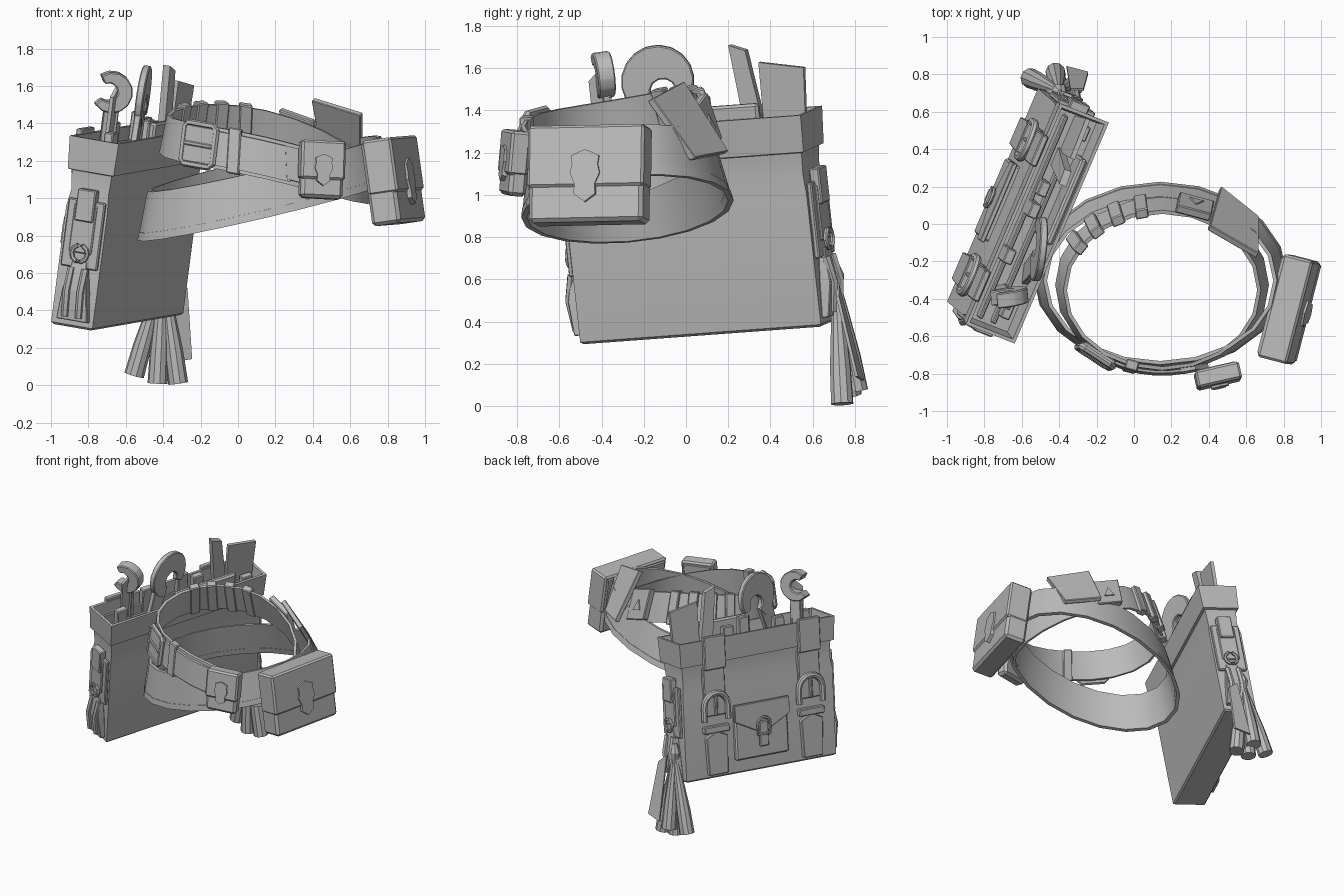
import bpy, bmesh, math
from mathutils import Vector, Matrix

if "Cube" in bpy.data.objects:
    bpy.data.objects.remove(bpy.data.objects["Cube"])

GREY = bpy.data.materials.new("grey")
GREY.diffuse_color = (0.5, 0.5, 0.5, 1)
GREY.use_nodes = True
GREY.node_tree.nodes["Principled BSDF"].inputs["Base Color"].default_value = GREY.diffuse_color


def finish(name, bm, M=Matrix(), bevel=0.0):
    bmesh.ops.transform(bm, matrix=M, verts=bm.verts)
    bmesh.ops.recalc_face_normals(bm, faces=bm.faces)
    if bevel:
        bmesh.ops.bevel(bm, geom=bm.edges[:], offset=bevel, segments=1, affect='EDGES')
    me = bpy.data.meshes.new(name)
    bm.to_mesh(me)
    bm.free()
    me.materials.append(GREY)
    me.shade_smooth()
    me.set_sharp_from_angle(angle=math.radians(32))
    ob = bpy.data.objects.new(name, me)
    bpy.context.collection.objects.link(ob)
    return ob


def frame(o, u, n, w):
    return Matrix([[u[i], n[i], w[i], o[i]] for i in range(3)] + [[0, 0, 0, 1]])


def skin(name, M, rings, bevel=0.0, cap=True, closed=False):
    """Join a row of equal point loops into a surface."""
    bm = bmesh.new()
    vs = [[bm.verts.new(p) for p in r] for r in rings]
    k = len(rings[0])
    pairs = list(zip(vs, vs[1:])) + ([(vs[-1], vs[0])] if closed else [])
    for a, b in pairs:
        for i in range(k):
            bm.faces.new((a[i], a[(i + 1) % k], b[(i + 1) % k], b[i]))
    if cap and not closed:
        bm.faces.new(vs[0])
        bm.faces.new(vs[-1])
    return finish(name, bm, M, bevel)


def loft(name, M, secs, bevel=0.0):
    return skin(name, M, [[(a0, d0, h), (a1, d0, h), (a1, d1, h), (a0, d1, h)]
                          for a0, a1, d0, d1, h in secs], bevel)


def box(name, M, a0, a1, d0, d1, h0, h1, bevel=0.006):
    return loft(name, M, [(a0, a1, d0, d1, h0), (a0, a1, d0, d1, h1)], bevel)


def prism(name, M, pts, d0, d1, bevel=0.0):
    return skin(name, M, [[(a, d, h) for a, h in pts] for d in (d0, d1)], bevel)


def tube(name, M, pts, radii, n=8):
    """Round sweep along local points, with a radius for each point."""
    pts = [Vector(p) for p in pts]
    rings = []
    for i, p in enumerate(pts):
        t = (pts[min(i + 1, len(pts) - 1)] - pts[max(i - 1, 0)]).normalized()
        s = t.cross(Vector((0.1, 1, 0.05))).normalized()
        q = t.cross(s)
        r = radii[i] if isinstance(radii, (list, tuple)) else radii
        rings.append([p + r * (s * math.cos(2 * math.pi * j / n) + q * math.sin(2 * math.pi * j / n))
                      for j in range(n)])
    return skin(name, M, rings)


def arc(ca, ch, r, t0, t1, n):
    return [(ca + r * math.cos(math.radians(t0 + (t1 - t0) * i / n)),
             ch + r * math.sin(math.radians(t0 + (t1 - t0) * i / n))) for i in range(n + 1)]


def shield(name, M, a, h, s, d0, d1):
    half = [(0, 1), (.25, .9), (.55, .75), (.5, .45), (.58, .1), (.4, -.3), (.42, -.7), (0, -1)]
    pts = half + [(-x, y) for x, y in half[-2:0:-1]]
    prism(name, M, [(a + x * s, h + y * s) for x, y in pts], d0, d1)


# --- Tool bag: along a, outwards d, up h ---
BAG = frame((-0.78, -0.5, 0.29), (0.405, 0.95, 0.07), (-0.92, 0.36, 0.16), (0.13, -0.11, 1.0))
loft("bag_body", BAG, [(-g, 1.2 + g, -g, .24 + g, h) for g, h in (
    (-.012, 0), (0, .012), (0, .63), (-.012, .72), (-.004, .825), (.013, .83), (.022, 1.005),
    (.004, 1.005), (-.012, .84))])

# straps with arched buckles on the outer face
for s0 in (.11, .87):
    s1, m = s0 + .17, s0 + .085
    box("bag_strap_top", BAG, s0, s1, .25, .285, .79, 1.03)
    box("bag_strap", BAG, s0, s1, .22, .258, .45, .8)
    prism("strap_tail", BAG, [(s0 + .01, .03), (s1 - .01, .03), (s1, .3), (m, .34), (s0, .3)], .22, .27, .004)
    box("strap_keeper", BAG, s0 - .015, s1 + .015, .22, .275, .33, .38)
    pts = [(s0 - .01, .42)] + arc(m, .52, .095, 180, 0, 8) + [(s1 + .01, .42)]
    tube("strap_buckle", BAG, [(a, .265, h) for a, h in pts], .022)
    box("buckle_prong", BAG, m - .01, m + .01, .25, .28, .45, .6)

# middle pocket
box("pocket", BAG, .39, .81, .22, .27, .1, .48, .01)
prism("pocket_flap", BAG, [(.38, .5), (.82, .5), (.82, .38), (.6, .27), (.38, .38)], .26, .285, .004)
box("pocket_strap", BAG, .565, .635, .28, .3, .18, .36)
tube("pocket_buckle", BAG, [(a, .3, h) for a, h in [(.55, .27)] + arc(.6, .34, .05, 180, 0, 6)
                            + [(.65, .27), (.55, .27)]], .01, 6)

# straps on the two narrow ends
for e, s in ((0, -1), (1.2, 1)):
    def end_box(name, t, d0, d1, h0, h1):
        box(name, BAG, *sorted((e, e + s * t)), d0, d1, h0, h1)
    end_box("end_strap", .035, .05, .18, .4, .66)
    end_box("end_strap_top", .05, .06, .165, .57, .74)
    end_box("end_plate", .025, .01, .22, .32, .68)
    loft("end_tail", BAG, [(min(e, e + s * t), max(e, e + s * t), d0, d1, h) for t, d0, d1, h in
                           ((.035, .02, .2, .04), (.055, .04, .18, .2), (.03, .07, .15, .36))], .004)
    for d in (.07, .15):
        tube("end_buckle", BAG, [(e + s * .04, d, .06), (e + s * .06, d, .2), (e + s * .035, d, .32)], .02, 6)
    tube("end_ring", BAG, [(e + s * .045, .11 + x, z) for x, z in arc(0, .4, .045, 0, 360, 10)], .012, 6)

# tassel hanging from the back end
top = (-.4, .71, .6)
for x, y, z in ((-.555, .78, .055), (-.43, .74, .01), (-.32, .74, .01), (-.42, .81, .07)):
    end = Vector((x, y, z))
    tube("tassel_cord", Matrix(), [top, Vector(top).lerp(end, .3), Vector(top).lerp(end, .7), end],
         [.016, .032, .05, .054], 10)
tube("tassel_knot", Matrix(), [(-.39, .70, .68), (-.4, .71, .62), (-.4, .71, .54)], [.02, .04, .03])
tag = [(-.34, .71, .58), (-.27, .71, .52), (-.245, .8, .14), (-.36, .83, .12)]
skin("tassel_tag", Matrix(), [[(x, y + o, z) for x, y, z in tag] for o in (0, .015)])

# --- Tools in the bag ---
HK = BAG @ Matrix.Translation((.49, .09, 0)) @ Matrix.Rotation(math.radians(17), 4, 'Z')
prism("hook_tool", HK, arc(0, 1.2, .17, -40, 245, 14) + arc(.02, 1.15, .06, 235, -30, 8), -.02, .02, .006)
prism("hook_handle", HK, [(-.23, .82), (-.12, .82), (-.02, 1.1), (-.14, 1.14)], -.018, .018, .005)
WR = BAG @ Matrix.Translation((.2, .15, 1.24)) @ Matrix.Rotation(math.radians(120), 4, 'Z')
prism("wrench_head", WR, arc(0, 0, .11, 50, 320, 10) + arc(.02, 0, .05, 310, 60, 6), -.04, .04, .006)
prism("wrench_handle", WR, [(-.05, -.42), (.03, -.42), (.03, -.08), (-.05, -.08)], -.02, .02, .004)
prism("thin_blade", BAG, [(.14, .82), (.24, .82), (.23, 1.3), (.14, 1.22)], .11, .13)
prism("file_blade", BAG, [(.9, .82), (1.0, .82), (.93, 1.31), (.85, 1.34)], .11, .15)
prism("saw_blade", BAG, [(.98, .82), (1.18, .82), (1.21, 1.21), (.99, 1.25)], .11, .135)
box("long_board", BAG, .52, 1.0, .01, .05, .82, 1.07, .012)
box("divider", BAG, .03, 1.17, .1, .12, .82, .93)
box("divider", BAG, .03, 1.17, .18, .2, .82, .95)
for a, d, h in ((.08, .06, 1.04), (.35, .17, 1.06), (.62, .15, 1.1), (.74, .14, 1.05), (1.08, .05, .98)):
    box("small_tool", BAG, a, a + .08, d, d + .05, .82, h)


# --- Belts: flared, tilted oval bands, leaning forward and drooping at the sides ---
class Belt:
    def __init__(self, *v):
        self.v = v

    def at(self, t, off=0, v=0):
        cx, cy, rx, ry, cz, sx, sy, flare, lean, droop = self.v
        r = off - flare * v
        x, y = (rx + r) * math.cos(t), (ry + r) * math.sin(t)
        return Vector((cx + x, cy + y - lean * v, cz + sx * x + sy * y + v - droop * math.cos(t) ** 2))

    def band(self, name, v0, v1, o0, o1, n=20, t0=0, t1=360):
        full = t1 - t0 == 360
        ts = [math.radians(t0 + (t1 - t0) * i / n) for i in range(n if full else n + 1)]
        return skin(name, Matrix(), [[self.at(t, o0, v0), self.at(t, o1, v0), self.at(t, o1, v1),
                                      self.at(t, o0, v1)] for t in ts], closed=full)

    def frame(self, deg):
        t = math.radians(deg)
        u = (self.at(t + .02) - self.at(t - .02)).normalized()
        w = (self.at(t, 0, .1) - self.at(t)).normalized()
        return frame(self.at(t), u, u.cross(w).normalized(), w)


upper = Belt(.15, -.34, .54, .44, 1.29, -.23, .17, .2, .13, .07)
lower = Belt(.14, -.29, .64, .465, 1.06, .235, .08, .2, .1, 0)
upper.band("upper_belt", -.108, .108, -.01, .01)
lower.band("lower_belt", -.125, .125, -.01, .01)
lower.band("lower_belt_hem", -.127, -.085, -.013, .013)
upper.band("belt_overlap", -.09, .09, .01, .025, 6, 232, 283)
F = upper.frame(283)
prism("belt_tip", F, [(-.02, -.09), (.06, -.09), (.13, 0), (.06, .09), (-.02, .09)], .0, .026)

# belt loops and buckle
for deg in (102, 117, 132, 147, 252):
    box("belt_loop", upper.frame(deg), -.035, .035, -.025, .03, -.122, .122)
F = upper.frame(231)
tube("belt_buckle", F, [(x, .035, z) for x, z in ((-.1, 0), (-.1, .09), (-.08, .11), (.08, .11), (.1, .09),
     (.1, -.09), (.08, -.11), (-.08, -.11), (-.1, -.09), (-.1, 0))], .018, 6)
box("buckle_plate", F, -.1, .1, .0, .045, -.1, .1)
box("buckle_pin", F, -.09, .09, .04, .055, -.012, .012)


# --- Pouches ---
def pouch(name, M, l, d, h, flap, s):
    box(name, M, -l, l, -d, d, -h, h, .018)
    box(name + "_flap", M, -l - .006, l + .006, -d * .9, d + .012, flap, h + .008, .012)
    shield(name + "_clasp", M, 0, flap + .05, s, d, d + .024)


def pouch_frame(o, u, n):
    u, n = Vector(u).normalized(), Vector(n)
    n = (n - u * n.dot(u)).normalized()
    w = u.cross(n)
    return frame(o, u, n, w if w.z > 0 else -w)


pouch("large_pouch", pouch_frame((.83, -.455, 1.088), (.25, .97, .02), (.97, -.25, .14)), .278, .08, .226, -.06, .125)
pouch("small_pouch", pouch_frame((.445, -.81, 1.147), (.97, .22, -.05), (.22, -.97, .08)), .115, .043, .15, -.05, .085)

# --- Holder plates on the back right of the belt ---
quad = [Vector(p) for p in ((.4, -.02, 1.53), (.66, -.17, 1.45), (.66, .03, 1.17), (.46, .19, 1.2))]
th = Vector((.008, .013, .008))
skin("tool_holder", Matrix(), [[p - th for p in quad], [p + th for p in quad]], .004)
F = upper.frame(72)
box("holder_plate", F, -.1, .1, .0, .045, -.1, .13)
prism("holder_triangle", F, [(-.04, -.03), (.04, -.03), (0, .05)], .045, .053)
